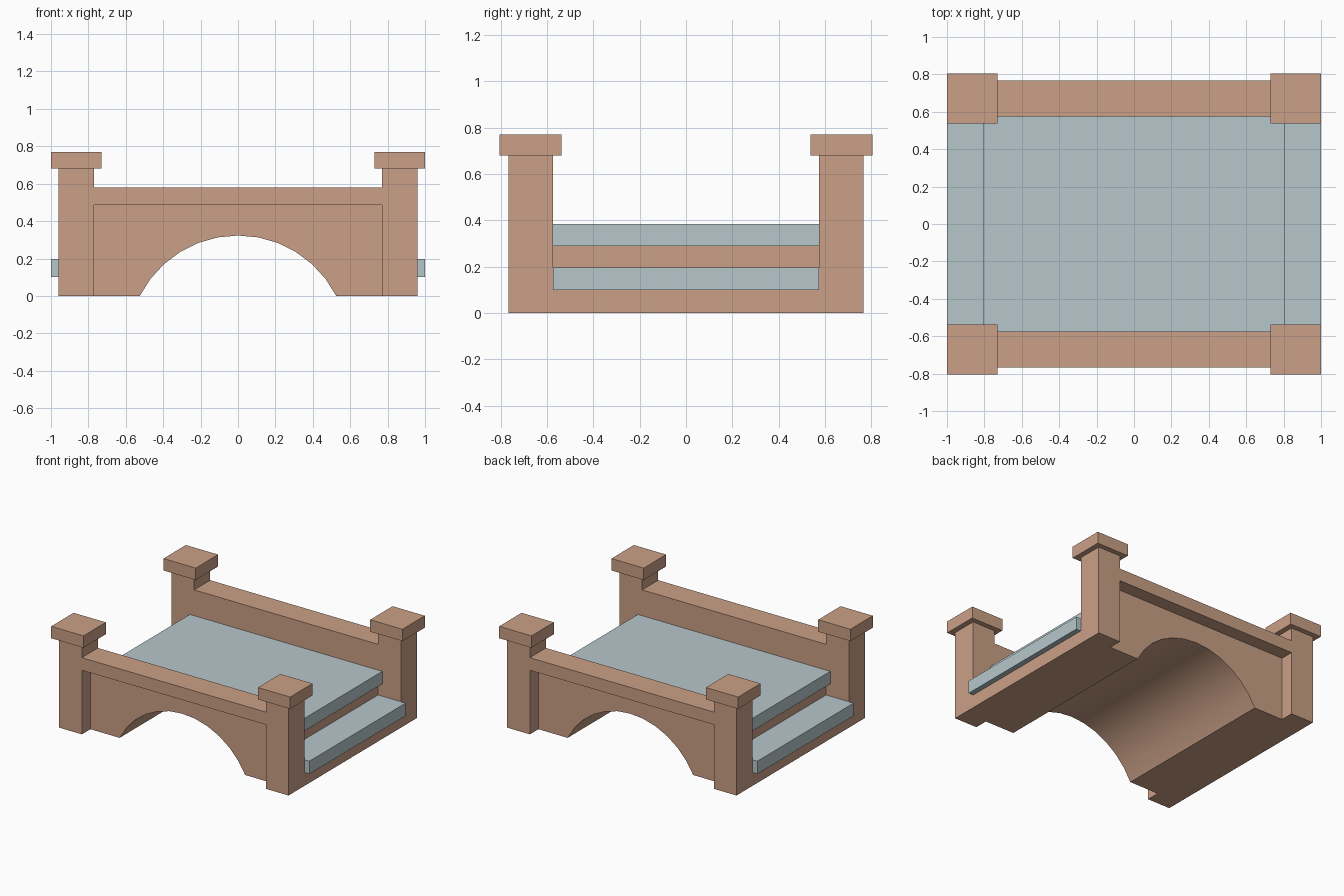
import bpy
import bmesh
import math

cube = bpy.data.objects.get("Cube")
if cube:
    bpy.data.objects.remove(cube, do_unlink=True)


def make_material(name, rgb):
    mat = bpy.data.materials.new(name)
    mat.use_nodes = True
    mat.diffuse_color = (*rgb, 1)
    mat.node_tree.nodes["Principled BSDF"].inputs["Base Color"].default_value = (*rgb, 1)
    return mat


brick = make_material("warm clay", (0.59, 0.35, 0.24))
stone = make_material("pale blue stone", (0.47, 0.57, 0.60))


def extrude_profile(name, profile, y0, y1, mat):
    """Extrude an x-z outline along y."""
    bm = bmesh.new()
    face = bm.faces.new([bm.verts.new((x, y0, z)) for x, z in profile])
    out = bmesh.ops.extrude_face_region(bm, geom=[face])
    moved = [v for v in out["geom"] if isinstance(v, bmesh.types.BMVert)]
    bmesh.ops.translate(bm, verts=moved, vec=(0, y1 - y0, 0))
    bmesh.ops.recalc_face_normals(bm, faces=bm.faces)
    mesh = bpy.data.meshes.new(name)
    bm.to_mesh(mesh)
    bm.free()
    mesh.materials.append(mat)
    obj = bpy.data.objects.new(name, mesh)
    bpy.context.collection.objects.link(obj)
    return obj


def box(name, x, y, z, mat):
    outline = [(x[0], z[0]), (x[1], z[0]), (x[1], z[1]), (x[0], z[1])]
    return extrude_profile(name, outline, y[0], y[1], mat)


def span(sign, near, far):
    return sorted((sign * near, sign * far))


POST_IN, POST_OUT = 0.77, 0.96      # post limits along x
WALL_IN, PANEL, WALL_OUT = 0.575, 0.665, 0.767   # wall limits along y

# Circular arch outline from left foot to right foot
HALF, RISE, SEGMENTS = 0.525, 0.323, 12
radius = (HALF ** 2 + RISE ** 2) / (2 * RISE)
sweep = math.asin(HALF / radius)
arch = []
for i in range(SEGMENTS + 1):
    a = sweep * (2 * i / SEGMENTS - 1)
    arch.append((radius * math.sin(a), radius * math.cos(a) - radius + RISE))

# Vaulted body with a step footing at each end
body_outline = arch + [(POST_OUT, 0), (POST_OUT, 0.1), (POST_IN, 0.1), (POST_IN, 0.345),
                       (-POST_IN, 0.345), (-POST_IN, 0.1), (-POST_OUT, 0.1), (-POST_OUT, 0)]
arched = [extrude_profile("vaulted_body", body_outline, -WALL_IN, WALL_IN, brick)]

# Deck slab with thicker nosings at the ends
deck_outline = [(-0.805, 0.29), (-POST_IN, 0.29), (-POST_IN, 0.345), (POST_IN, 0.345),
                (POST_IN, 0.29), (0.805, 0.29), (0.805, 0.385), (-0.805, 0.385)]
extrude_profile("deck_slab", deck_outline, -WALL_IN, WALL_IN, stone)

# Lower step treads
for sx, end in ((-1, "right"), (1, "left")):
    box(f"{end}_step_tread", span(sx, POST_IN, 1.0), (-WALL_IN, WALL_IN), (0.1, 0.197), stone)

# Side walls: recessed arched panel, overhanging rail, capped posts
panel_outline = arch + [(POST_IN, 0), (POST_IN, 0.485), (-POST_IN, 0.485), (-POST_IN, 0)]
for sy, side in ((-1, "front"), (1, "back")):
    arched.append(extrude_profile(f"{side}_arched_panel", panel_outline,
                                  *span(sy, WALL_IN, PANEL), brick))
    box(f"{side}_rail", (-POST_IN, POST_IN), span(sy, WALL_IN, WALL_OUT), (0.485, 0.58), brick)
    for sx, end in ((-1, "right"), (1, "left")):
        box(f"{side}_{end}_post", span(sx, POST_IN, POST_OUT),
            span(sy, WALL_IN, WALL_OUT), (0, 0.68), brick)
        box(f"{side}_{end}_post_cap", span(sx, 0.73, 1.0),
            span(sy, 0.537, 0.805), (0.68, 0.77), brick)

# Smooth only the curved vault
bpy.ops.object.select_all(action="DESELECT")
for obj in arched:
    obj.select_set(True)
bpy.context.view_layer.objects.active = arched[0]
bpy.ops.object.shade_smooth_by_angle(angle=math.radians(30))
